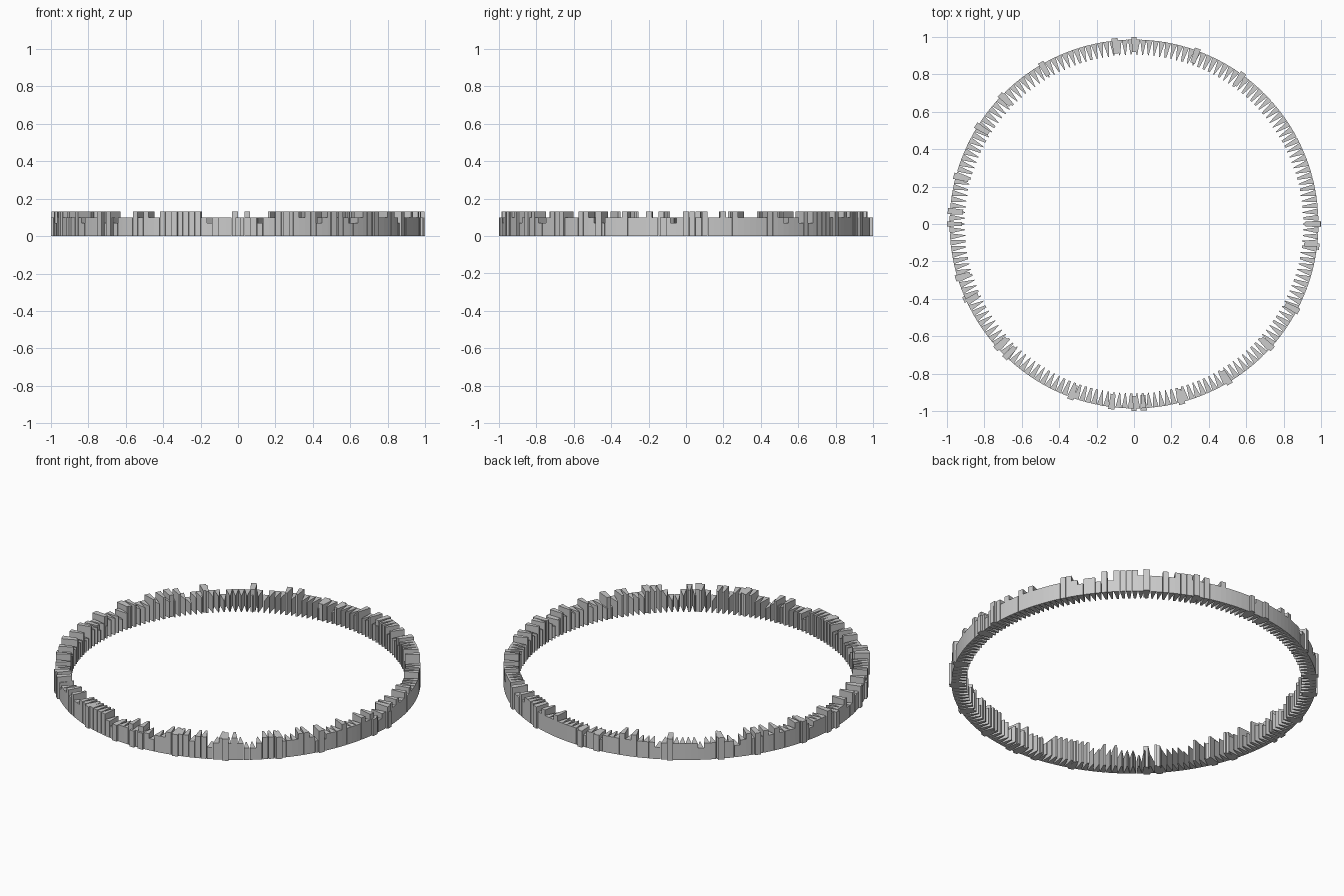
import bpy, bmesh, math, random

if "Cube" in bpy.data.objects:
    bpy.data.objects.remove(bpy.data.objects["Cube"])

random.seed(7)
COUNT = 186

# spans (seen from the front and the side) where tall blocks stand
TALL_X = [(-1, -.48), (-.41, -.2), (-.04, 0), (.02, .05), (.09, 1)]
TALL_Y = [(-1, -.44), (-.385, -.27), (-.2, -.19), (-.16, -.13), (-.11, -.08),
          (-.03, 0), (.02, .1), (.18, .315), (.4, 1)]
# directions of the broad blocks that stand out in plan
BROAD = [0, 54, 70, 96, 120, 136, 148, 165, 176, 197, 204, 222, 226,
         250, 263, 273, 285, 301, 318, 332, 353]


def inside(v, spans):
    return any(a <= v <= b for a, b in spans)


def add_block(bm, angle, r_in, r_out, w_in, w_out, height):
    """Upright block, tapered in plan towards the ring centre."""
    c, s = math.cos(angle), math.sin(angle)
    plan = [(r_in, -w_in), (r_out, -w_out), (r_out, w_out), (r_in, w_in)]
    low = [bm.verts.new((r * c - t * s, r * s + t * c, 0)) for r, t in plan]
    top = [bm.verts.new((v.co.x, v.co.y, height)) for v in low]
    bm.faces.new(low[::-1])
    bm.faces.new(top)
    for i in range(4):
        j = (i + 1) % 4
        bm.faces.new((low[i], low[j], top[j], top[i]))


def finish(bm, name):
    mesh = bpy.data.meshes.new(name)
    bm.to_mesh(mesh)
    bm.free()
    bpy.context.collection.objects.link(bpy.data.objects.new(name, mesh))


wedges, talls, lows, broads = (bmesh.new() for _ in range(4))

# continuous ring of wedges, with random tall and low ones
for i in range(COUNT):
    a = 2 * math.pi * i / COUNT
    x, y = .97 * math.cos(a), .97 * math.sin(a)
    can_be_tall = inside(x, TALL_X) and inside(y, TALL_Y)
    pick = random.random()
    if can_be_tall and pick < .38:
        add_block(talls, a, .905, .985, .006, .0155, .13)
    elif pick > .85:
        add_block(lows, a, .905, .985, .003, .0155, .07)
    else:
        add_block(wedges, a, .903, .985, .002, .0165, .098)

# broad blocks set slightly proud of the ring
for deg in BROAD:
    a = math.radians(deg)
    x, y = .97 * math.cos(a), .97 * math.sin(a)
    h = .13 if inside(x, TALL_X) and inside(y, TALL_Y) else .098
    add_block(broads, a, .915, .997, .013, .017, h)

# blocks touching the four extremes of the ring
for k in range(4):
    add_block(broads, k * math.pi / 2, .92, 1.0, .01, .014, .098)

finish(wedges, "ring_wedges")
finish(talls, "tall_blocks")
finish(lows, "low_wedges")
finish(broads, "broad_blocks")
